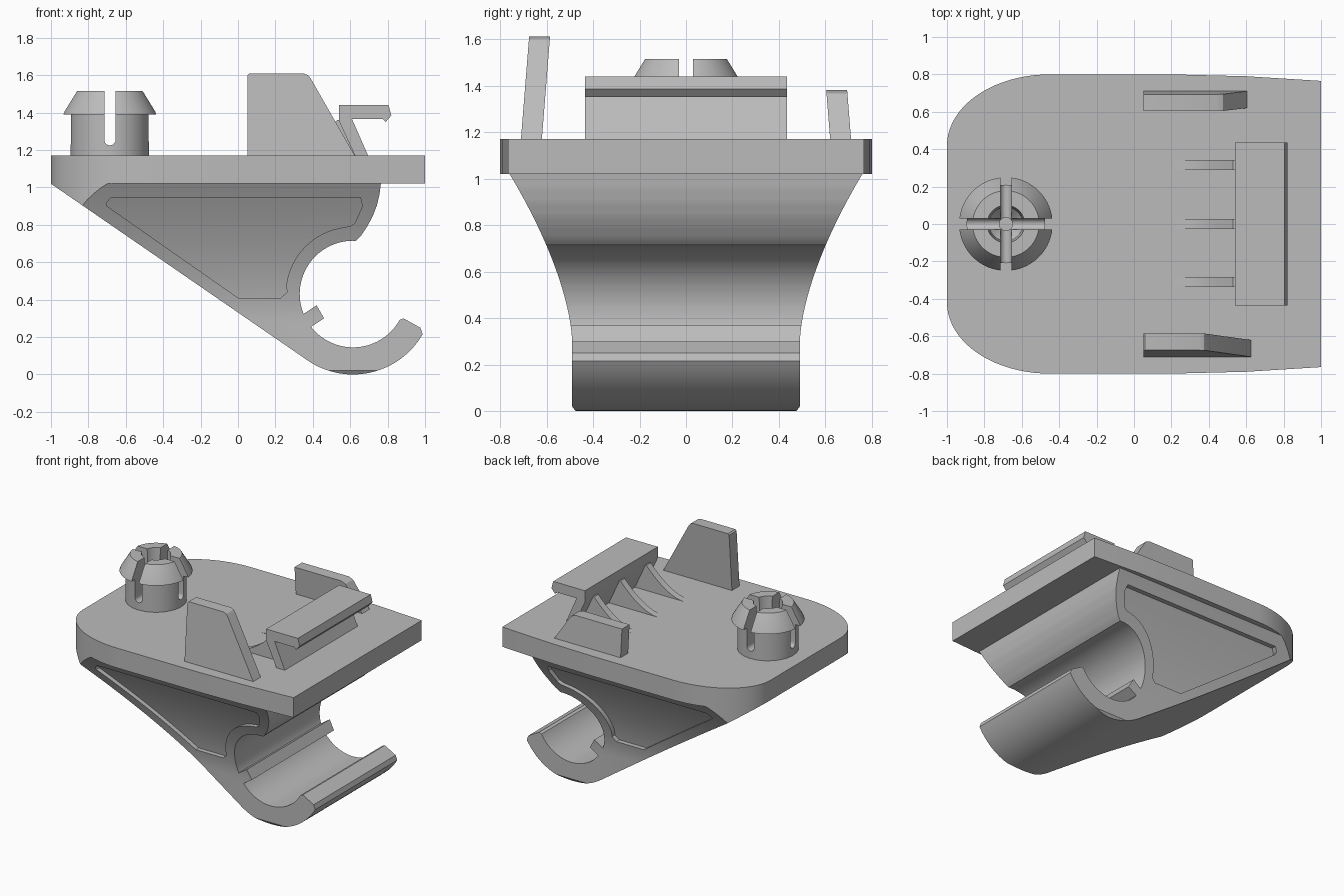
import bpy, bmesh
from math import sin, cos, pi, radians

cube = bpy.data.objects.get("Cube")
if cube:
    bpy.data.objects.remove(cube)

grey = bpy.data.materials.new("plain grey")
grey.use_nodes = True
GREY = (0.5, 0.5, 0.5, 1)
grey.diffuse_color = GREY
grey.node_tree.nodes["Principled BSDF"].inputs["Base Color"].default_value = GREY


def make(name, bm):
    bmesh.ops.recalc_face_normals(bm, faces=bm.faces)
    mesh = bpy.data.meshes.new(name)
    bm.to_mesh(mesh)
    bm.free()
    mesh.materials.append(grey)
    ob = bpy.data.objects.new(name, mesh)
    bpy.context.collection.objects.link(ob)
    return ob


def prism(name, pts, axis, lo, hi, lean=0):
    """Extrude a 2D outline along an axis; lean shears it with height."""
    place = {"x": lambda a, b, t: (t, a, b),
             "y": lambda a, b, t: (a, t + lean * (b - TOP), b),
             "z": lambda a, b, t: (a, b, t)}[axis]
    bm = bmesh.new()
    rings = [[bm.verts.new(place(a, b, t)) for a, b in pts] for t in (lo, hi)]
    for ring in rings:
        bm.faces.new(ring)
    n = len(pts)
    for i in range(n):
        j = (i + 1) % n
        bm.faces.new((rings[0][i], rings[0][j], rings[1][j], rings[1][i]))
    return make(name, bm)


def lathe(name, profile, centre, steps=64):
    """Revolve a closed (radius, z) profile around a vertical axis."""
    bm = bmesh.new()
    rings = [[bm.verts.new((centre + r * cos(2 * pi * k / steps),
                            r * sin(2 * pi * k / steps), z))
              for r, z in profile] for k in range(steps)]
    n = len(profile)
    for k in range(steps):
        a, b = rings[k], rings[(k + 1) % steps]
        for i in range(n):
            j = (i + 1) % n
            bm.faces.new((a[i], a[j], b[j], b[i]))
    return make(name, bm)


def boolean(ob, tool, operation):
    mod = ob.modifiers.new("cut", "BOOLEAN")
    mod.object, mod.operation, mod.solver = tool, operation, "EXACT"
    bpy.context.view_layer.objects.active = ob
    bpy.ops.object.modifier_apply(modifier=mod.name)
    bpy.data.objects.remove(tool)


def arc(cx, cz, r, start, end, steps, rz=None):
    angles = [radians(start + (end - start) * i / steps) for i in range(steps + 1)]
    return [(cx + r * cos(t), cz + (rz or r) * sin(t)) for t in angles]


TOP, UNDER = 1.17, 1.02
HX, HZ = 0.615, 0.43          # hook centre

# Base plate with rounded left end
half = [(1, 0.765), (0.6, 0.79), (0.2, 0.8)] + arc(-0.45, 0.42, 0.55, 90, 180, 20, 0.38)
outline = half + [(x, -y) for x, y in reversed(half)]
plate = prism("base_plate", outline, "z", UNDER, TOP)


# Flared cross-section of the bracket body
def flare(inset):
    side = [(0.475 - inset, 0), (0.49 - inset, 0.02)]
    for i in range(25):
        t = i / 24
        side.append((0.49 - inset + 0.275 * t ** 1.6, 0.3 + 0.73 * t))
    return side + [(-y, z) for y, z in reversed(side)]


# Bracket body: side profile with hook, rib and curved back
profile = [(-1.1, 1.03), (-1.1, 1.089)]
profile = [(-1.015, 1.03)]
profile += arc(HX, HZ, 0.43, 235.5, 330, 28)
profile += [(0.975, 0.25), (0.885, 0.3)]
profile += arc(HX, HZ, 0.285, 331, 218, 30)
profile += [(0.46, 0.3), (0.42, 0.37)]
profile += arc(HX, HZ, 0.285, 202, 87, 30)
profile += [(0.66, 0.745), (0.69, 0.79), (0.72, 0.845), (0.743, 0.905),
            (0.757, 0.965), (0.765, 1.03)]
body = prism("hook_bracket", profile, "y", -0.9, 0.9)
boolean(body, prism("flare_tool", flare(0), "x", -1.3, 1.3), "INTERSECT")
boolean(body, prism("outline_tool", outline, "z", -0.2, 1.3), "INTERSECT")

# Shallow pockets on both sides of the body
pocket = [(0, 0.41), (-0.7, 0.9), (-0.705, 0.915), (-0.68, 0.945), (0.655, 0.945),
          (0.665, 0.9), (0.625, 0.81), (0.6, 0.793)]
pocket += arc(HX, HZ, 0.36, 98, 172, 16) + [(0.262, 0.44), (0.23, 0.41)]
pocket_tool = prism("pocket_tool", pocket, "y", -0.95, 0.95)
boolean(pocket_tool, prism("floor_tool", flare(0.035), "x", -1.3, 1.3), "DIFFERENCE")
boolean(body, pocket_tool, "DIFFERENCE")

# Slotted snap stud
SX = -0.685
stud = lathe("snap_stud", [(0.035, 1.16), (0.21, 1.16), (0.21, 1.39), (0.25, 1.39),
                           (0.245, 1.405), (0.178, 1.515), (0.1, 1.515),
                           (0.09, 1.3), (0.035, 1.24)], SX)
slot = arc(0, 1.255, 0.03, 180, 360, 10) + [(0.03, 1.6), (-0.03, 1.6)]
boolean(stud, prism("slot_tool", [(SX + a, z) for a, z in slot], "y", -0.3, 0.3), "DIFFERENCE")
boolean(stud, prism("slot_tool", slot, "x", SX - 0.3, SX + 0.3), "DIFFERENCE")

# Leaning guide fins
front_fin = prism("front_fin", [(0.05, 1.16), (0.05, 1.6), (0.06, 1.61), (0.35, 1.61),
                                (0.375, 1.6), (0.39, 1.58), (0.63, 1.16)],
                  "y", -0.71, -0.62, 0.08)
back_fin = prism("back_fin", [(0.05, 1.16), (0.05, 1.38), (0.44, 1.38), (0.475, 1.365),
                              (0.61, 1.16)], "y", 0.62, 0.71, -0.08)

# Latch with overhanging lip, and its support ribs
latch = prism("latch", [(0.54, 1.44), (0.805, 1.44), (0.82, 1.385), (0.79, 1.35),
                        (0.775, 1.365), (0.61, 1.365), (0.7, 1.16), (0.63, 1.16),
                        (0.54, 1.355)], "y", -0.435, 0.435)
ribs = []
for i, y in enumerate((-0.31, 0, 0.315)):
    curve = [(0.22 + 0.31 * t, 1.17 + 0.19 * t ** 1.8) for t in [k / 10 for k in range(11)]]
    ribs.append(prism(f"latch_rib_{i + 1}", curve + [(0.57, 1.36), (0.66, 1.16), (0.22, 1.16)],
                      "y", y - 0.026, y + 0.026))

# Smooth curved surfaces, keep edges sharp
for ob in [plate, body, stud, front_fin, back_fin, latch] + ribs:
    bpy.ops.object.select_all(action="DESELECT")
    ob.select_set(True)
    bpy.context.view_layer.objects.active = ob
    bpy.ops.object.shade_smooth_by_angle(angle=radians(25))
